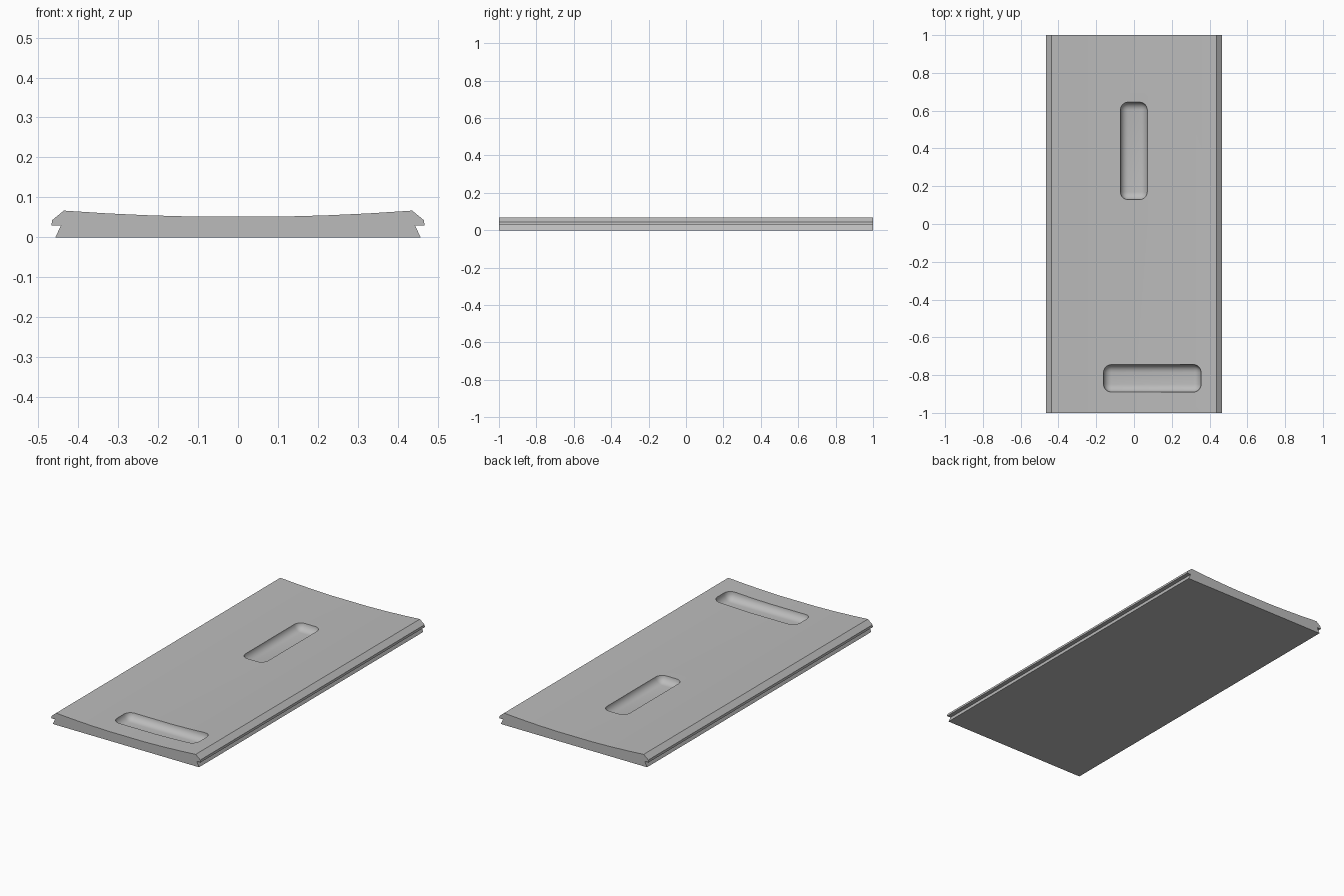
import bpy, bmesh, math

if "Cube" in bpy.data.objects:
    bpy.data.objects.remove(bpy.data.objects["Cube"], do_unlink=True)

grey = bpy.data.materials.new("plain grey")
grey.use_nodes = True
colour = (0.5, 0.5, 0.5, 1)
grey.diffuse_color = colour
grey.node_tree.nodes["Principled BSDF"].inputs["Base Color"].default_value = colour


def make_object(name, bm):
    bmesh.ops.recalc_face_normals(bm, faces=bm.faces)
    mesh = bpy.data.meshes.new(name)
    bm.to_mesh(mesh)
    bm.free()
    mesh.materials.append(grey)
    obj = bpy.data.objects.new(name, mesh)
    bpy.context.collection.objects.link(obj)
    return obj


# Right half of the cross-section: undercut groove, lip, chamfer, dished top
half = [(0.457, 0), (0.443, 0.03), (0.467, 0.03), (0.465, 0.043)]
steps = 4
for i in range(steps):
    x = 0.436 - i * 0.326 / (steps - 1)
    half.append((x, 0.051 + 0.016 * (x / 0.436) ** 2))
profile = half + [(-x, z) for x, z in reversed(half)]

# Slab extruded along its length
bm = bmesh.new()
section = bm.faces.new([bm.verts.new((x, -1, z)) for x, z in profile])
extruded = bmesh.ops.extrude_face_region(bm, geom=[section])["geom"]
bmesh.ops.translate(bm, vec=(0, 2, 0),
                    verts=[g for g in extruded if isinstance(g, bmesh.types.BMVert)])
slab = make_object("slab", bm)


# Rounded pockets cut into the top
def cut_pocket(name, x0, x1, y0, y1, floor=0.015, top=0.2):
    bm = bmesh.new()
    bmesh.ops.create_cube(bm, size=1)
    for v in bm.verts:
        v.co.x = x1 if v.co.x > 0 else x0
        v.co.y = y1 if v.co.y > 0 else y0
        v.co.z = top if v.co.z > 0 else floor
    bmesh.ops.bevel(bm, geom=bm.edges[:], offset=0.042, segments=6,
                    profile=0.5, affect='EDGES')
    cutter = make_object(name, bm)
    cutter.hide_render = True
    mod = slab.modifiers.new(name, 'BOOLEAN')
    mod.operation = 'DIFFERENCE'
    mod.solver = 'EXACT'
    mod.object = cutter
    bpy.context.view_layer.objects.active = slab
    bpy.ops.object.modifier_apply(modifier=name)
    bpy.data.objects.remove(cutter, do_unlink=True)


bpy.ops.object.select_all(action='DESELECT')
slab.select_set(True)
cut_pocket("long_pocket", -0.073, 0.071, 0.128, 0.646)
cut_pocket("cross_pocket", -0.162, 0.355, -0.89, -0.744)
bpy.ops.object.shade_smooth_by_angle(angle=math.radians(25))
